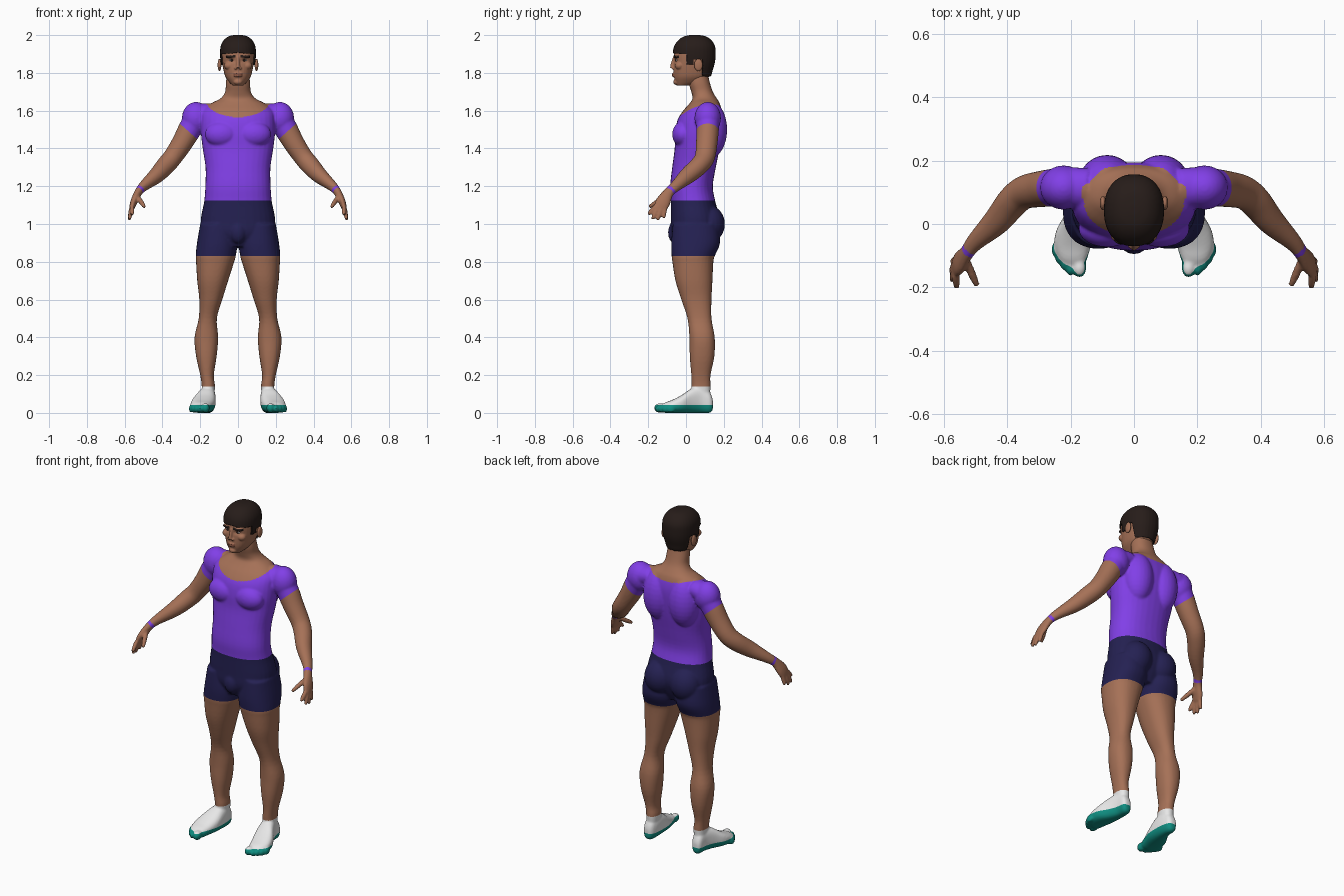
import bpy, bmesh, math
from mathutils import Vector, Matrix

cube = bpy.data.objects.get("Cube")
if cube:
    bpy.data.objects.remove(cube)


def material(name, r, g, b):
    mat = bpy.data.materials.new(name)
    mat.use_nodes = True
    mat.diffuse_color = (r, g, b, 1)
    shader = next(n for n in mat.node_tree.nodes if n.type == 'BSDF_PRINCIPLED')
    shader.inputs["Base Color"].default_value = (r, g, b, 1)
    shader.inputs["Roughness"].default_value = 0.7
    return mat


SKIN = material("brown skin", .38, .165, .095)
LIP = material("lip brown", .27, .1, .06)
PURPLE = material("purple cloth", .22, .05, .8)
NAVY = material("navy cloth", .018, .015, .085)
WHITE = material("white", .8, .8, .8)
TEAL = material("teal rubber", .005, .27, .22)
HAIR = material("dark hair", .02, .012, .01)


# ---- shape helpers ----
def flowing(rows, steps=4):
    """Catmull-Rom interpolation between rows of numbers."""
    rows = [Vector(r) for r in rows]
    padded = [rows[0]] + rows + [rows[-1]]
    out = []
    for a, b, c, d in zip(padded, padded[1:], padded[2:], padded[3:]):
        for i in range(steps):
            t = i / steps
            out.append(b + (c - a) * t / 2 + (a - 2.5 * b + 2 * c - d / 2) * t * t
                       + (3 * b - a - 3 * c + d) * t ** 3 / 2)
    return out + [rows[-1]]


def skin_rings(bm, rings):
    rings = [[bm.verts.new(p) for p in ring] for ring in rings]
    for low, high in zip(rings, rings[1:]):
        for i in range(len(low)):
            bm.faces.new((low[i - 1], low[i], high[i], high[i - 1]))
    bm.faces.new(rings[0][::-1])
    bm.faces.new(rings[-1])


def oval(rx, ry, power=2.0, sides=32):
    for i in range(sides):
        a = math.tau * i / sides
        c, s = math.cos(a), math.sin(a)
        yield (math.copysign(abs(c) ** (2 / power), c) * rx,
               math.copysign(abs(s) ** (2 / power), s) * ry)


def loft(bm, rows, along_y=False, power=2.25):
    """Rows of position, then low and high limits on the two other axes."""
    rings = []
    for t, a, b, c, d in flowing(rows):
        flat = [((a + b) / 2 + u, (c + d) / 2 + v)
                for u, v in oval((b - a) / 2, (d - c) / 2, power)]
        rings.append([(u, t, v) if along_y else (u, v, t) for u, v in flat])
    skin_rings(bm, rings)


def limb(bm, rows):
    """Tube through rows of x, y, z and two radii, listed upwards."""
    rows = flowing(rows)
    rings = []
    for i, row in enumerate(rows):
        way = rows[min(i + 1, len(rows) - 1)].copy() - rows[max(i - 1, 0)]
        turn = Vector((0, 0, 1)).rotation_difference(Vector(way[:3]))
        rings.append([Vector(row[:3]) + turn @ Vector((u, v, 0))
                      for u, v in oval(row[3], row[4])])
    skin_rings(bm, rings)


def ball(bm, centre, size):
    place = Matrix.Translation(centre) @ Matrix.Diagonal((*size, 1))
    bmesh.ops.create_uvsphere(bm, u_segments=24, v_segments=16, radius=1, matrix=place)


def mirror(bm):
    copy = bmesh.ops.duplicate(bm, geom=bm.verts[:] + bm.edges[:] + bm.faces[:])["geom"]
    verts = [g for g in copy if isinstance(g, bmesh.types.BMVert)]
    bmesh.ops.scale(bm, vec=(-1, 1, 1), verts=verts)
    bmesh.ops.recalc_face_normals(bm, faces=bm.faces)


def add_object(name, bm, mat):
    for f in bm.faces:
        f.smooth = True
        f.material_index = 0
    mesh = bpy.data.meshes.new(name)
    bm.to_mesh(mesh)
    mesh.materials.append(mat)
    obj = bpy.data.objects.new(name, mesh)
    bpy.context.collection.objects.link(obj)
    return obj


def fuse(bm, voxel, rounds):
    """Melt overlapping pieces into one smooth surface."""
    obj = add_object("fusing", bm, SKIN)
    remesh = obj.modifiers.new("remesh", 'REMESH')
    remesh.mode, remesh.voxel_size = 'VOXEL', voxel
    smooth = obj.modifiers.new("smooth", 'SMOOTH')
    smooth.factor, smooth.iterations = 0.5, rounds
    out = bmesh.new()
    out.from_object(obj, bpy.context.evaluated_depsgraph_get())
    bpy.data.objects.remove(obj)
    return out


def split(bm, rule, parts):
    """One object for each part name that the rule gives to the faces."""
    for name, mat in parts.items():
        piece = bm.copy()
        away = [f for f in piece.faces if rule(f.calc_center_median()) != name]
        bmesh.ops.delete(piece, geom=away, context='FACES')
        obj = add_object(name, piece, mat)
        if name == "hair":
            shell = obj.modifiers.new("thickness", 'SOLIDIFY')
            shell.thickness, shell.offset = .007, 1


# ---- body: left side, then mirrored ----
body = bmesh.new()
# leg
loft(body, [(.05, .13, .19, .04, .125), (.14, .122, .192, .03, .13), (.2, .128, .2, .028, .13),
            (.3, .113, .222, .02, .15), (.4, .105, .23, .018, .152), (.5, .112, .208, .008, .135),
            (.6, .083, .205, -.025, .135), (.7, .052, .216, -.056, .14), (.8, .02, .222, -.072, .145),
            (.83, .012, .224, -.076, .152), (.9, .004, .217, -.078, .18), (1, .02, .2, -.07, .17)])
# foot and toes
loft(body, [(.142, .145, .178, .015, .07), (.125, .13, .19, 0, .11), (.08, .12, .197, 0, .14),
            (.03, .118, .218, 0, .13), (-.02, .122, .245, 0, .096), (-.07, .136, .252, 0, .07),
            (-.11, .148, .238, 0, .055), (-.135, .16, .215, .01, .04)], along_y=True, power=2.6)
ball(body, (.172, -.137, .026), (.022, .032, .026))
for x, y in ((.202, -.139), (.221, -.122), (.237, -.102), (.248, -.08)):
    ball(body, (x, y, .022), (.012, .024, .021))
# arm and palm
limb(body, [(.562, -.135, 1.085, .014, .036), (.55, -.12, 1.12, .019, .039),
            (.527, -.09, 1.168, .021, .027), (.5, -.055, 1.2, .027, .03),
            (.432, .01, 1.257, .042, .045), (.383, .07, 1.31, .05, .05),
            (.345, .1, 1.355, .051, .053), (.295, .11, 1.43, .056, .057),
            (.25, .115, 1.51, .062, .06), (.21, .115, 1.57, .06, .065), (.14, .115, 1.59, .05, .06)])
# fingers and thumb
for tip, base, r in (((.56, -.2, 1.05), (.561, -.163, 1.092), .012),
                     ((.575, -.178, 1.025), (.563, -.148, 1.09), .012),
                     ((.577, -.15, 1.02), (.563, -.13, 1.088), .012),
                     ((.573, -.118, 1.03), (.56, -.11, 1.09), .011),
                     ((.495, -.195, 1.09), (.532, -.11, 1.145), .013)):
    limb(body, [(*tip, r * .7, r * .7), (*Vector(tip).lerp(Vector(base), .4), r, r), (*base, r, r)])
# muscles: shoulder, chest, back, seat, calf
ball(body, (.222, .115, 1.56), (.075, .07, .086))
ball(body, (.085, -.015, 1.475), (.09, .058, .068))
ball(body, (.085, .13, 1.5), (.09, .088, .15))
ball(body, (.085, .118, 1.0), (.09, .088, .1))
mirror(body)
# trunk and neck
loft(body, [(z, -w, w, f, b) for z, w, f, b in (
    (.88, .1, -.05, .13), (.95, .18, -.078, .165), (1.02, .197, -.08, .18), (1.12, .179, -.08, .155),
    (1.2, .173, -.084, .142), (1.3, .172, -.073, .158), (1.4, .187, -.06, .178),
    (1.48, .196, -.058, .19), (1.55, .196, -.045, .195), (1.6, .188, -.015, .19),
    (1.64, .14, .02, .178), (1.665, .092, .035, .163), (1.7, .068, .028, .142),
    (1.75, .064, .015, .126), (1.82, .055, .02, .11))])
ball(body, (0, -.055, .955), (.045, .04, .06))
body = fuse(body, .0065, 4)

# clean colour borders
sleeve = Vector((.667, 0, -.745))
cuts = [((0, 0, z), (0, 0, 1)) for z in (.042, .14, .83, 1.125)]
cuts += [((s * .295, 0, 1.52), (s * sleeve.x, 0, sleeve.z)) for s in (1, -1)]
for point, normal in cuts:
    bmesh.ops.bisect_plane(body, geom=body.verts[:] + body.edges[:] + body.faces[:],
                           plane_co=point, plane_no=normal)


def body_part(p):
    p = Vector((abs(p.x), p.y, p.z))
    if p.x > (.205 if p.z > 1.2 else .4) and sleeve.dot(p - Vector((.295, 0, 1.52))) > 0:
        along = (p - Vector((.52, -.08, 1.178))).dot(Vector((.48, -.62, -.62)))
        return "wristbands" if abs(along) < .008 else "body"
    if p.z > 1.125:
        back = min(max((p.y + .04) / .2, 0), 1)
        return "body" if p.z > 1.565 + .05 * back + 1.3 * p.x ** 2 else "shirt"
    if p.z > .83:
        return "shorts"
    return "body" if p.z > .14 else "shoes" if p.z > .042 else "soles"


split(body, body_part, {"body": SKIN, "shirt": PURPLE, "wristbands": PURPLE,
                        "shorts": NAVY, "shoes": WHITE, "soles": TEAL})

# ---- head ----
head = bmesh.new()
ball(head, (.098, .066, 1.842), (.01, .023, .034))      # ear
ball(head, (.034, -.05, 1.886), (.03, .016, .009))      # brow ridge
ball(head, (.048, -.034, 1.838), (.026, .024, .022))    # cheek
ball(head, (.012, -.066, 1.825), (.008, .011, .008))    # nostril
mirror(head)
loft(head, [(z, -w, w, f, b) for z, w, f, b in (
    (1.733, .028, -.048, .02), (1.75, .046, -.056, .08), (1.78, .067, -.064, .122),
    (1.82, .078, -.066, .136), (1.86, .085, -.064, .147), (1.9, .088, -.064, .15),
    (1.94, .085, -.056, .147), (1.97, .069, -.034, .128), (1.988, .044, -.004, .1),
    (1.994, .015, .03, .06))])
limb(head, [(0, -.071, 1.826, .013, .014), (0, -.068, 1.85, .009, .012), (0, -.058, 1.885, .009, .01)])
for z in (1.784, 1.795):
    ball(head, (0, -.062, z), (.024, .013, .006))
ball(head, (0, -.048, 1.752), (.024, .02, .016))
head = fuse(head, .0035, 3)
for v in head.verts:                                    # eye sockets
    off = Vector((abs(v.co.x) - .033, (v.co.z - 1.866) * 1.6))
    if v.co.y < 0:
        v.co.y += .008 * math.exp(-off.length_squared / .0003)


def head_part(p):
    x = abs(p.x)
    ear = x > .09 and p.z < 1.88 and .035 < p.y < .095
    hairline = (1.907 - x * .1 if p.y < .005 else 1.845 if p.y < .04
                else 1.872 if p.y < .085 else 1.785)
    if p.z > hairline and not ear:
        return "hair"
    if p.y < -.02 and .011 < x < .062 and 1.881 < p.z + x * .05 < 1.895:
        return "eyebrows"
    if p.y < -.062 and x < .024 and 1.779 < p.z < 1.8:
        return "lips"
    return "head"


split(head, head_part, {"head": SKIN, "hair": HAIR, "eyebrows": HAIR, "lips": LIP})

# eyes
for name, mat, y, size in (("eyes", WHITE, -.043, (.014, .012, .007)),
                           ("pupils", HAIR, -.052, (.0065, .005, .0065))):
    eye = bmesh.new()
    ball(eye, (.033, y, 1.867), size)
    mirror(eye)
    add_object(name, eye, mat)
